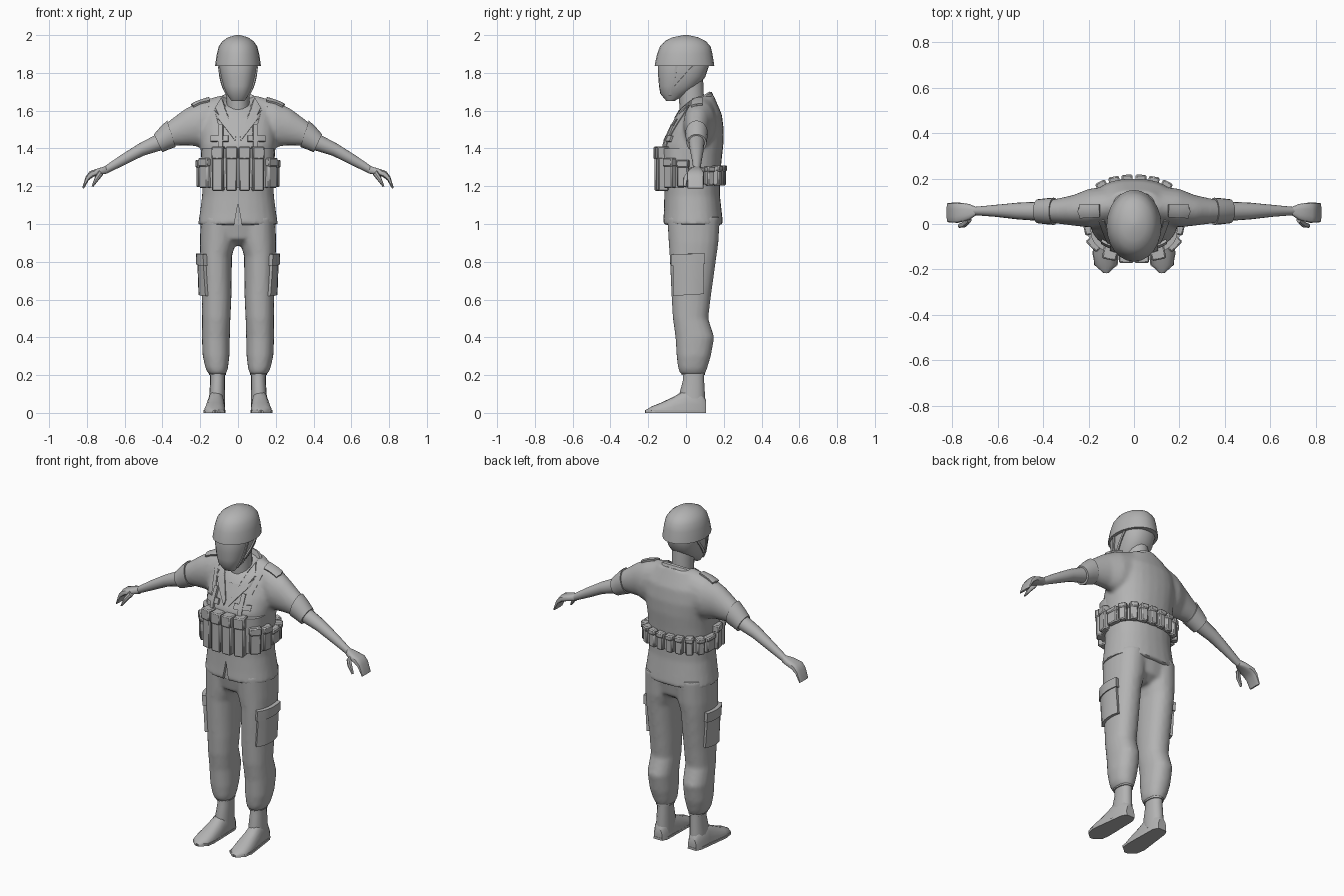
import bpy, bmesh, math
from mathutils import Vector, Matrix

if "Cube" in bpy.data.objects:
    bpy.data.objects.remove(bpy.data.objects["Cube"])

mat = bpy.data.materials.new("plain grey")
mat.use_nodes = True
mat.diffuse_color = (0.45, 0.45, 0.45, 1)
mat.node_tree.nodes["Principled BSDF"].inputs["Base Color"].default_value = mat.diffuse_color


def new_object(name, bm, mirror=False):
    bmesh.ops.recalc_face_normals(bm, faces=bm.faces)
    mesh = bpy.data.meshes.new(name)
    bm.to_mesh(mesh)
    bm.free()
    mesh.materials.append(mat)
    ob = bpy.data.objects.new(name, mesh)
    bpy.context.collection.objects.link(ob)
    if mirror:
        ob.modifiers.new("mirror", "MIRROR").use_mirror_merge = False
    return ob


def level(z, x0, x1, y0, y1):
    """Horizontal ring."""
    return (((x0 + x1) / 2, (y0 + y1) / 2, z), ((x1 - x0) / 2, 0, 0), (0, (y1 - y0) / 2, 0))


def slant(x0, z0, x1, z1, yc, hy):
    """Ring across an arm, from its top point to its bottom point."""
    return (((x0 + x1) / 2, yc, (z0 + z1) / 2), (0, hy, 0), ((x0 - x1) / 2, 0, (z0 - z1) / 2))


def loft(name, rings, n=20, power=2, mirror=False, floor=-1):
    bm = bmesh.new()
    loops = []
    for c, u, v in rings:
        loop = []
        for i in range(n):
            a = math.tau * i / n
            cu, cv = (math.copysign(abs(t) ** (2 / power), t) for t in (math.cos(a), math.sin(a)))
            p = Vector(c) + Vector(u) * cu + Vector(v) * cv
            p.z = max(p.z, floor)
            loop.append(bm.verts.new(p))
        loops.append(loop)
    for a, b in zip(loops, loops[1:]):
        for i in range(n):
            j = (i + 1) % n
            bm.faces.new((a[i], a[j], b[j], b[i]))
    bm.faces.new(loops[0])
    bm.faces.new(loops[-1])
    return new_object(name, bm, mirror)


def bake(ob):
    """Apply all modifiers."""
    dg = bpy.context.evaluated_depsgraph_get()
    mesh = bpy.data.meshes.new_from_object(ob.evaluated_get(dg))
    ob.modifiers.clear()
    ob.data = mesh


def fuse(name, parts, voxel, smooth):
    """Blend overlapping parts into one skin."""
    bm = bmesh.new()
    for ob in parts:
        bake(ob)
        bm.from_mesh(ob.data)
        bpy.data.objects.remove(ob)
    ob = new_object(name, bm)
    rm = ob.modifiers.new("skin", "REMESH")
    rm.mode, rm.voxel_size = "VOXEL", voxel
    sm = ob.modifiers.new("blend", "SMOOTH")
    sm.iterations = smooth
    bake(ob)
    return ob


def drape(name, outline, axis, target, thick=0.014):
    """Thin mirrored plate laid onto a surface along an axis."""
    place = {"x": lambda a, b: (1, a, b), "y": lambda a, b: (a, -1, b), "z": lambda a, b: (a, b, 3)}[axis]
    bm = bmesh.new()
    bm.faces.new([bm.verts.new(place(*p)) for p in outline])
    bmesh.ops.triangulate(bm, faces=bm.faces)
    bmesh.ops.subdivide_edges(bm, edges=bm.edges, cuts=4, use_grid_fill=True)
    ob = new_object(name, bm)
    sw = ob.modifiers.new("lay", "SHRINKWRAP")
    sw.wrap_method, sw.target = "PROJECT", target
    setattr(sw, "use_project_" + axis, True)
    sw.use_positive_direction = axis == "y"
    sw.use_negative_direction = axis != "y"
    so = ob.modifiers.new("thickness", "SOLIDIFY")
    so.thickness, so.offset = thick, 0
    ob.modifiers.new("mirror", "MIRROR")
    bake(ob)
    return ob


def box(name, size, loc, turn=0, mirror=True, bevel=0.006):
    bm = bmesh.new()
    bmesh.ops.create_cube(bm, size=1, matrix=Matrix.Translation(loc) @ Matrix.Rotation(turn, 4, "Z")
                          @ Matrix.Diagonal((*size, 1)))
    bmesh.ops.bevel(bm, geom=bm.edges, offset=bevel, segments=1, affect="EDGES")
    return new_object(name, bm, mirror)


# Jacket: torso blended with short sleeves
torso = loft("torso", [level(z, -h, h, y0, y1) for z, h, y0, y1 in (
    (0.995, .212, -.122, .197), (1.06, .202, -.118, .19), (1.15, .19, -.115, .18), (1.25, .19, -.115, .18),
    (1.35, .195, -.125, .19), (1.42, .2, -.12, .198), (1.5, .205, -.085, .2), (1.58, .19, -.045, .19))]
    + [((0, .06, 1.65), (.13, 0, 0), (0, .085, .035))], 28, 2.3)
sleeves = loft("sleeves", [slant(*r) for r in (
    (.08, 1.685, .08, 1.4, .085, .085), (.2, 1.65, .2, 1.405, .07, .085),
    (.28, 1.61, .25, 1.415, .06, .068), (.38, 1.535, .335, 1.415, .056, .052), (.41, 1.5, .37, 1.4, .056, .05))],
    mirror=True)
jacket = fuse("jacket", [torso, sleeves], 0.011, 6)

# Notch in the front hem
bm = bmesh.new()
tri = [bm.verts.new((x, -.2, z)) for x, z in ((-.025, .97), (.025, .97), (0, 1.11))]
face = bm.faces.new(tri)
out = bmesh.ops.extrude_face_region(bm, geom=[face])["geom"]
bmesh.ops.translate(bm, vec=(0, .1, 0), verts=[v for v in out if isinstance(v, bmesh.types.BMVert)])
cutter = new_object("hem_cutter", bm)
cut = jacket.modifiers.new("notch", "BOOLEAN")
cut.operation, cut.object = "DIFFERENCE", cutter
bake(jacket)
bpy.data.objects.remove(cutter)

# Cuffs, forearms and hands
loft("cuffs", [slant(*r) for r in ((.375, 1.548, .33, 1.408, .056, .06), (.41, 1.515, .365, 1.395, .056, .057),
     (.445, 1.475, .4, 1.38, .056, .053))], mirror=True)
loft("forearms", [slant(*r) for r in (
    (.42, 1.48, .39, 1.395, .056, .043), (.52, 1.428, .5, 1.362, .057, .037),
    (.62, 1.365, .605, 1.31, .058, .026), (.71, 1.303, .7, 1.265, .057, .018))], 16, mirror=True)
loft("hands", [slant(*r) for r in (
    (.7, 1.307, .69, 1.267, .057, .018), (.73, 1.298, .72, 1.262, .053, .035), (.785, 1.28, .765, 1.25, .05, .045),
    (.807, 1.25, .79, 1.232, .05, .044), (.825, 1.19, .815, 1.188, .05, .042))], 14, 3, True)
loft("thumbs", [slant(*r) for r in ((.735, 1.285, .715, 1.26, .02, .016), (.757, 1.25, .735, 1.235, -.002, .013),
     (.775, 1.2, .766, 1.197, -.008, .009))], 8, mirror=True)

# Trousers: hips blended with two legs
hips = loft("hips", [level(z, -h, h, y0, y1) for z, h, y0, y1 in (
    (.885, .07, -.02, .11), (.92, .15, -.08, .16), (1.04, .195, -.105, .18))], 24, 2.4)
legs = loft("legs", [level(*r) for r in (
    (1.04, .005, .198, -.1, .18), (.9, .012, .202, -.092, .172), (.83, .032, .2, -.087, .162),
    (.6, .035, .192, -.076, .13), (.5, .04, .19, -.07, .118), (.4, .043, .192, -.056, .15),
    (.3, .045, .187, -.05, .132), (.235, .053, .172, -.042, .112), (.205, .063, .155, -.03, .1))], 20, 2.2, True)
trousers = fuse("trousers", [hips, legs], 0.011, 4)

# Leg pockets with flaps
for name, z0, z1, y0, y1, t in (("leg_pocket", .62, .8, -.06, .09, .034), ("leg_pocket_flap", .78, .84, -.066, .096, .046)):
    drape(name, [(y0, z0), (y1, z0 + .01), (y1, z1 + .005), (y0, z1)], "x", trousers, t)

# Boots
loft("boot_shafts", [level(*r) for r in ((.25, .07, .147, -.017, .096), (.17, .07, .147, -.017, .096),
     (.1, .07, .152, -.035, .1), (.03, .07, .155, -.03, .1))], 16, 2.2, True)
loft("boot_straps", [level(z, .064, .153, -.024, .101) for z in (.2, .225)], 16, 2.2, True)
loft("feet", [(((x0 + x1) / 2, y, 0), ((x1 - x0) / 2, 0, 0), (0, 0, h)) for y, x0, x1, h in (
    (.105, .085, .142, .07), (.08, .072, .156, .11), (0, .07, .162, .125), (-.06, .067, .172, .088),
    (-.13, .067, .18, .055), (-.18, .075, .175, .035), (-.215, .11, .135, .014))], 20, 2.5, True, 0)
bm = bmesh.new()
sole = [bm.verts.new((x, y, 0)) for x, y in ((.09, .107), (.14, .107), (.158, .07), (.183, -.13), (.172, -.182),
        (.122, -.217), (.072, -.182), (.066, -.13), (.07, .07))]
out = bmesh.ops.extrude_face_region(bm, geom=[bm.faces.new(sole)], use_keep_orig=True)["geom"]
bmesh.ops.translate(bm, vec=(0, 0, .014), verts=[v for v in out if isinstance(v, bmesh.types.BMVert)])
new_object("soles", bm, True)

# Head, neck and helmet
loft("neck", [level(1.55, -.06, .06, -.03, .1), level(1.78, -.06, .06, -.045, .09)], 16)
head = loft("head", [level(z, -h, h, y0, y1) for z, h, y0, y1 in (
    (1.652, .035, -.105, -.06), (1.69, .062, -.136, .01), (1.73, .08, -.143, .065), (1.78, .093, -.147, .103),
    (1.84, .102, -.148, .122), (1.9, .095, -.13, .115))], 24, 2.4)
loft("helmet", [level(z, -h, h, y0, y1) for z, h, y0, y1 in (
    (1.836, .112, -.155, .14), (1.836, .121, -.166, .15), (1.85, .12, -.164, .148), (1.9, .112, -.153, .14),
    (1.94, .102, -.138, .13), (1.968, .082, -.112, .105), (1.988, .053, -.073, .066), (2.0, .012, -.012, .012))], 24)
drape("chin_strap_front", [(-.055, 1.84), (-.043, 1.84), (-.078, 1.68), (-.09, 1.68)], "x", head)
drape("chin_strap_back", [(.035, 1.84), (.048, 1.84), (-.05, 1.72), (-.062, 1.73)], "x", head)

# Collar, lapels and shoulder tabs
loft("collar", [((0, .045, 1.61), (.135, 0, 0), (0, .108, .05)), ((0, .05, 1.65), (.108, 0, 0), (0, .088, .047)),
     ((0, .05, 1.656), (.095, 0, 0), (0, .075, .045)), ((0, .05, 1.63), (.08, 0, 0), (0, .065, .04))], 24)
drape("lapels", [(.09, 1.665), (.125, 1.6), (.095, 1.57), (.1, 1.55), (.015, 1.44), (.01, 1.47), (.06, 1.59)], "y", jacket)
drape("shoulder_tabs", [(.15, .035), (.235, .03), (.245, .058), (.235, .086), (.15, .086)], "z", jacket, .022)

# Harness straps and buckles
drape("harness_straps", [(.07, 1.4), (.1, 1.4), (.155, 1.62), (.13, 1.63)], "y", jacket, .01)
drape("buckle_bars", [(.05, 1.435), (.14, 1.435), (.14, 1.465), (.05, 1.465)], "y", jacket, .024)
drape("buckle_tongues", [(.078, 1.4), (.1, 1.4), (.1, 1.52), (.078, 1.52)], "y", jacket, .03)

# Belt and pouches: angle from the front, width, depth, bottom, top
loft("belt", [level(z, -.2, .2, -.132, .192) for z in (1.21, 1.29)], 28, 2.3)
loft("chest_panel", [level(1.19, -.192, .192, -.13, .1), level(1.4, -.192, .192, -.14, .1)], 28, 2.5)
for x, y, turn, w, d, z0, z1 in (
        (.035, -.138, 0, .066, .056, 1.17, 1.41), (.104, -.124, .2, .066, .056, 1.17, 1.41),
        (.168, -.08, .8, .07, .05, 1.185, 1.35), (.195, -.015, 1.35, .066, .04, 1.19, 1.34),
        (.195, .06, 1.6, .08, .036, 1.2, 1.3), (.183, .125, 2.1, .05, .036, 1.2, 1.305),
        (.14, .165, 2.65, .05, .036, 1.2, 1.31), (.086, .185, 2.95, .05, .036, 1.2, 1.31),
        (.03, .193, 3.1, .05, .036, 1.2, 1.31)):
    h = z1 - z0
    box("pouch", (w - .008, d, h - .01), (x, y, (z0 + z1) / 2), turn)
    box("pouch_flap", (w - .002, d + .012, h * .28), (x, y, z1 - h * .14), turn)

# Shading
bpy.ops.object.select_all(action="DESELECT")
for ob in bpy.context.collection.objects:
    if ob.type == "MESH":
        ob.select_set(True)
        bpy.context.view_layer.objects.active = ob
bpy.ops.object.shade_smooth_by_angle(angle=math.radians(40))
